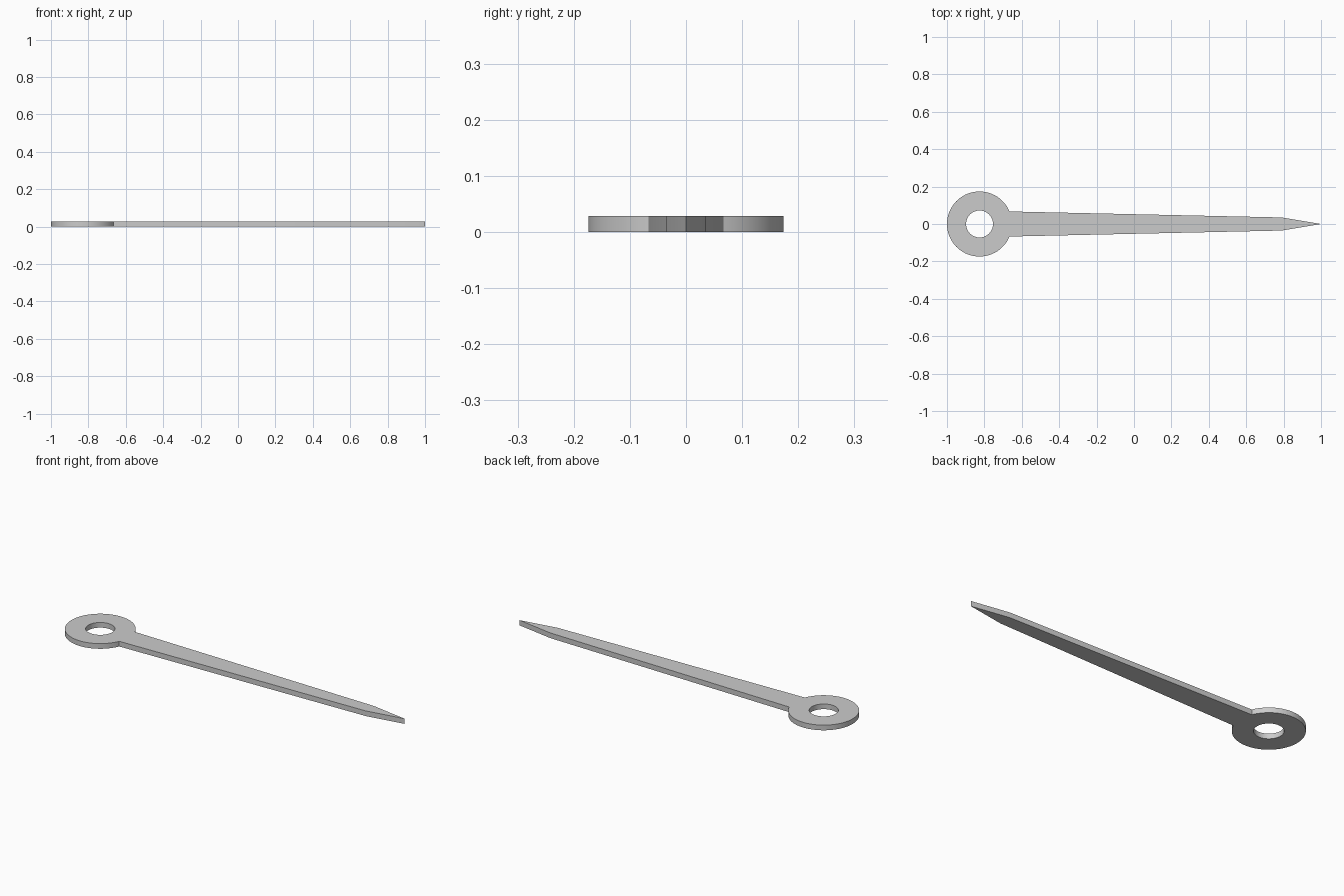
import bpy, bmesh, math

cube = bpy.data.objects.get("Cube")
if cube:
    bpy.data.objects.remove(cube)

THICK = 0.028
EYE_X, EYE_R, HOLE_R = -0.826, 0.174, 0.072
NECK_Y = 0.067
SHOULDER = (0.79, 0.035)


def arc(radius, start, end, steps):
    """Points around the eye centre, both ends included."""
    angles = [start + (end - start) * i / steps for i in range(steps + 1)]
    return [(EYE_X + radius * math.cos(a), radius * math.sin(a)) for a in angles]


def add_loop(bm, points):
    verts = [bm.verts.new((x, y, 0)) for x, y in points]
    for i, v in enumerate(verts):
        bm.edges.new((verts[i - 1], v))


# Outline: round eye from neck to neck, then tapered blade and point
neck = math.asin(NECK_Y / EYE_R)
outline = arc(EYE_R, neck, 2 * math.pi - neck, 64)
outline += [(SHOULDER[0], -SHOULDER[1]), (1, 0), SHOULDER]
hole = arc(HOLE_R, 0, 2 * math.pi, 48)[:-1]

# Flat plate with a hole, extruded to thickness
bm = bmesh.new()
add_loop(bm, outline)
add_loop(bm, hole)
bmesh.ops.triangle_fill(bm, edges=bm.edges[:], use_beauty=True)
ext = bmesh.ops.extrude_face_region(bm, geom=bm.faces[:], use_keep_orig=True)
top = [g for g in ext["geom"] if isinstance(g, bmesh.types.BMVert)]
bmesh.ops.translate(bm, verts=top, vec=(0, 0, THICK))
bmesh.ops.recalc_face_normals(bm, faces=bm.faces[:])
mesh = bpy.data.meshes.new("pointer_hand")
bm.to_mesh(mesh)
bm.free()

hand = bpy.data.objects.new("pointer_hand", mesh)
bpy.context.collection.objects.link(hand)

# Plain grey metal
grey = bpy.data.materials.new("grey")
grey.use_nodes = True
colour = (0.6, 0.6, 0.6, 1)
grey.diffuse_color = colour
grey.node_tree.nodes["Principled BSDF"].inputs["Base Color"].default_value = colour
mesh.materials.append(grey)

# Smooth the round walls, keep rims and corners sharp
bpy.ops.object.select_all(action="DESELECT")
hand.select_set(True)
bpy.context.view_layer.objects.active = hand
bpy.ops.object.shade_smooth_by_angle(angle=math.radians(9))
